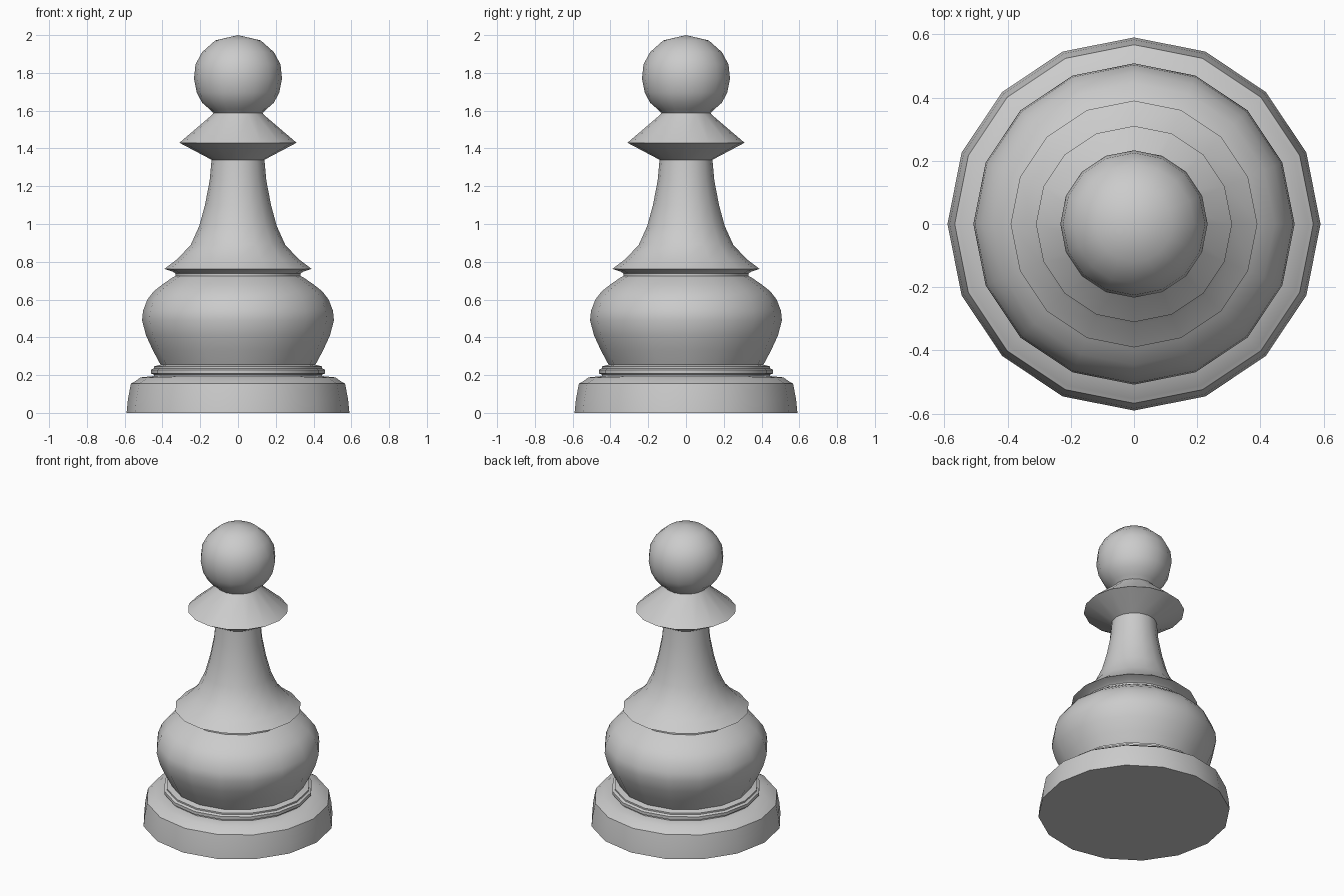
import bpy, bmesh
from math import radians, tau
from mathutils import Vector

if "Cube" in bpy.data.objects:
    bpy.data.objects.remove(bpy.data.objects["Cube"])

SIDES = 16

# Profile sections as (radius, height), bottom to top
plinth = [(0, 0), (.59, 0), (.583, .07), (.567, .155), (.553, .162), (.515, .188)]
ring = [(.445, .195), (.445, .203), (.46, .208), (.46, .228), (.445, .236), (.445, .246), (.41, .255)]
bulb = [(.418, .27), (.45, .33), (.487, .41), (.508, .49), (.503, .54),
        (.48, .6), (.445, .645), (.4, .68), (.345, .718)]
skirt = [(.33, .725), (.33, .737), (.345, .748), (.39, .762),
         (.32, .815), (.25, .89), (.205, .99), (.175, 1.1), (.15, 1.23), (.14, 1.34)]
collar = [(.31, 1.43), (.137, 1.578)]
head = [(.13, 1.588), (.15, 1.607), (.19, 1.642), (.218, 1.695), (.233, 1.77),
        (.225, 1.845), (.19, 1.91), (.12, 1.972), (0, 2)]


def lathe(name, profile):
    """Revolve a profile round z into one closed surface."""
    bm = bmesh.new()
    verts = [bm.verts.new((r, 0, z)) for r, z in profile]
    edges = [bm.edges.new(pair) for pair in zip(verts, verts[1:])]
    bmesh.ops.spin(bm, geom=verts + edges, cent=Vector(), axis=(0, 0, 1),
                   angle=tau, steps=SIDES, use_duplicate=False)
    bmesh.ops.remove_doubles(bm, verts=bm.verts[:], dist=1e-4)
    bmesh.ops.recalc_face_normals(bm, faces=bm.faces[:])
    mesh = bpy.data.meshes.new(name)
    bm.to_mesh(mesh)
    bm.free()
    obj = bpy.data.objects.new(name, mesh)
    bpy.context.collection.objects.link(obj)
    return obj


# One continuous turned piece
piece = lathe("turned_pawn", plinth + ring + bulb + skirt + collar + head)
bpy.context.view_layer.objects.active = piece
piece.select_set(True)
bpy.ops.object.shade_smooth_by_angle(angle=radians(30))
